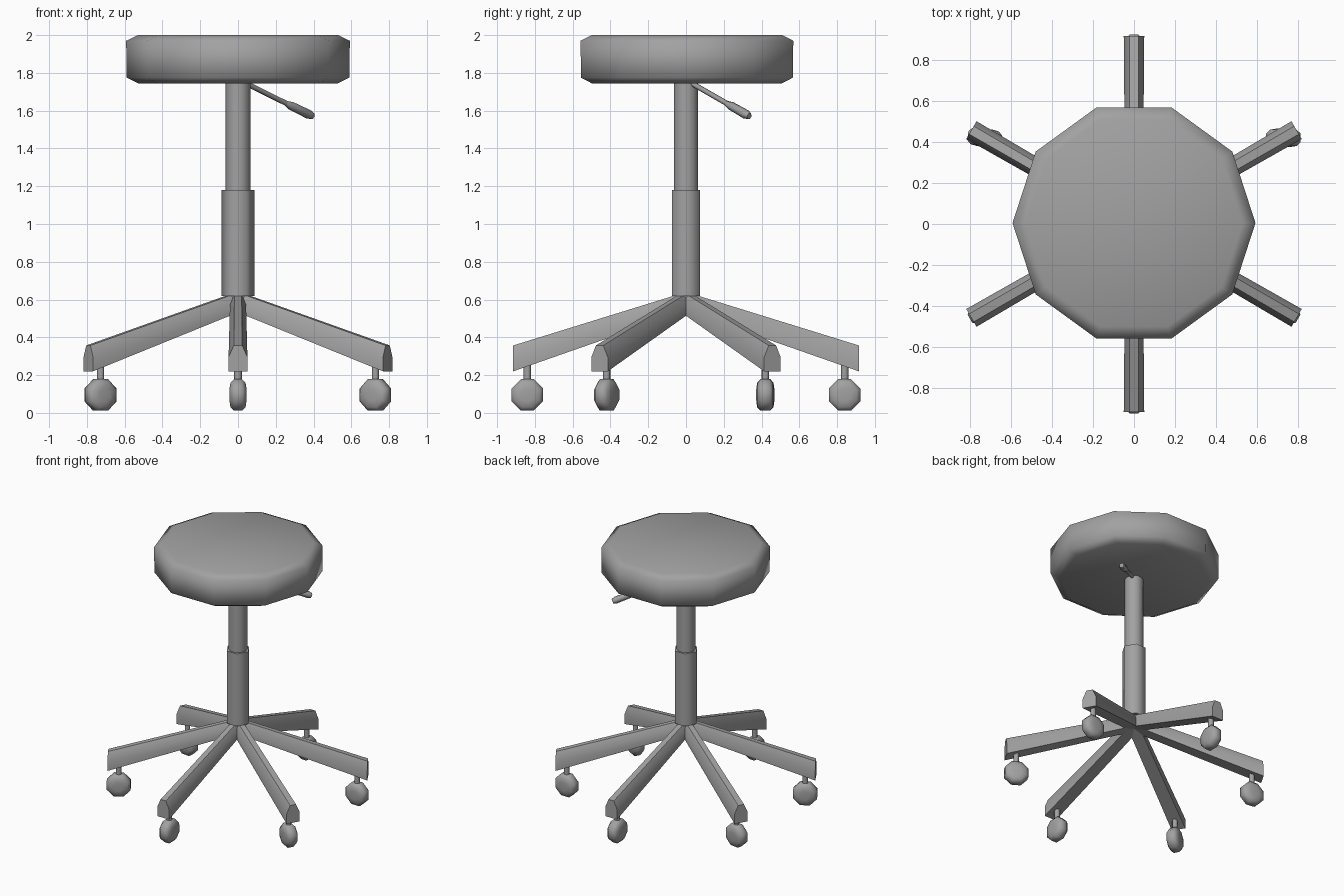
import bpy, bmesh
from math import cos, sin, pi, radians
from mathutils import Vector, Matrix

cube = bpy.data.objects.get("Cube")
if cube:
    bpy.data.objects.remove(cube, do_unlink=True)

GREY = (0.36, 0.36, 0.36, 1)
grey = bpy.data.materials.new("plain grey")
grey.use_nodes = True
grey.diffuse_color = GREY
grey.node_tree.nodes["Principled BSDF"].inputs["Base Color"].default_value = GREY


def loft(name, rings, matrix=Matrix(), sharp_angle=65):
    """Skin a list of equal-length point rings and cap both ends."""
    bm = bmesh.new()
    loops = [[bm.verts.new(matrix @ Vector(p)) for p in ring] for ring in rings]
    n = len(loops[0])
    for a, b in zip(loops, loops[1:]):
        for i in range(n):
            j = (i + 1) % n
            bm.faces.new((a[i], a[j], b[j], b[i]))
    bm.faces.new(loops[0][::-1])
    bm.faces.new(loops[-1])
    bmesh.ops.recalc_face_normals(bm, faces=bm.faces)
    mesh = bpy.data.meshes.new(name)
    bm.to_mesh(mesh)
    bm.free()
    mesh.materials.append(grey)
    obj = bpy.data.objects.new(name, mesh)
    bpy.context.collection.objects.link(obj)
    bpy.ops.object.select_all(action='DESELECT')
    obj.select_set(True)
    bpy.context.view_layer.objects.active = obj
    bpy.ops.object.shade_smooth_by_angle(angle=radians(sharp_angle))
    return obj


def turned(name, profile, sides, matrix=Matrix(), sharp_angle=65, phase=0):
    """Turn a (radius, height) profile around z."""
    angles = [2 * pi * (i + phase) / sides for i in range(sides)]
    rings = [[(r * cos(t), r * sin(t), z) for t in angles] for r, z in profile]
    return loft(name, rings, matrix, sharp_angle)


# Padded ten-sided seat
turned("seat", [(0.53, 1.745), (0.59, 1.775), (0.592, 1.97), (0.53, 2.0)],
       10, Matrix.Translation((0, 0.005, 0)), 80)

# Column: gas lift, sleeve and hub under the sleeve
turned("lift_post", [(0.066, 1.1), (0.066, 1.76)], 10)
turned("post_sleeve", [(0.087, 0.62), (0.087, 1.18)], 6)
turned("leg_hub", [(0.05, 0.54), (0.07, 0.64)], 6, phase=0.5)

# Height lever with a thicker grip
start, end = Vector((0.04, 0.03, 1.745)), Vector((0.395, 0.335, 1.57))
along = end - start
aim = Matrix.Translation(start) @ along.to_track_quat('Z', 'Y').to_matrix().to_4x4()
length = along.length
turned("lever_rod", [(0.014, 0), (0.014, length * 0.7)], 6, aim)
turned("lever_grip", [(0.014, length * 0.6), (0.023, length * 0.68),
                      (0.025, length * 0.95), (0.017, length)], 6, aim)


def leg_section(x, half, bottom, top):
    """Flat-bottomed section with a bevelled top."""
    mid = bottom + (top - bottom) * 0.55
    return [(x, -half, bottom), (x, half, bottom), (x, half, mid),
            (x, half * 0.45, top), (x, -half * 0.45, top), (x, -half, mid)]


# Six sloping legs, each with a caster; the wheels point their own way
LEGS = {"left_back": (30, 0), "back": (90, 90), "right_back": (150, 172),
        "right_front": (210, 210), "front": (270, 270), "left_front": (330, 330)}
for side, (leg_angle, wheel_angle) in LEGS.items():
    turn = Matrix.Rotation(radians(leg_angle), 4, 'Z')
    loft(side + "_leg", [leg_section(0, 0.042, 0.54, 0.64),
                         leg_section(0.915, 0.05, 0.22, 0.357)], turn, 50)
    spot = turn @ Matrix.Translation((0.84, 0, 0))
    turned(side + "_caster_stem", [(0.02, 0.14), (0.02, 0.28)], 8, spot)
    hub = Matrix.Translation(spot.translation + Vector((0, 0, 0.095)))
    roll = hub @ Matrix.Rotation(radians(wheel_angle), 4, 'Z') @ Matrix.Rotation(pi / 2, 4, 'X')
    turned(side + "_caster_wheel", [(0.035, -0.045), (0.07, -0.04), (0.09, -0.022),
                                    (0.09, 0.022), (0.07, 0.04), (0.035, 0.045)],
           8, roll, 70, 0.5)
